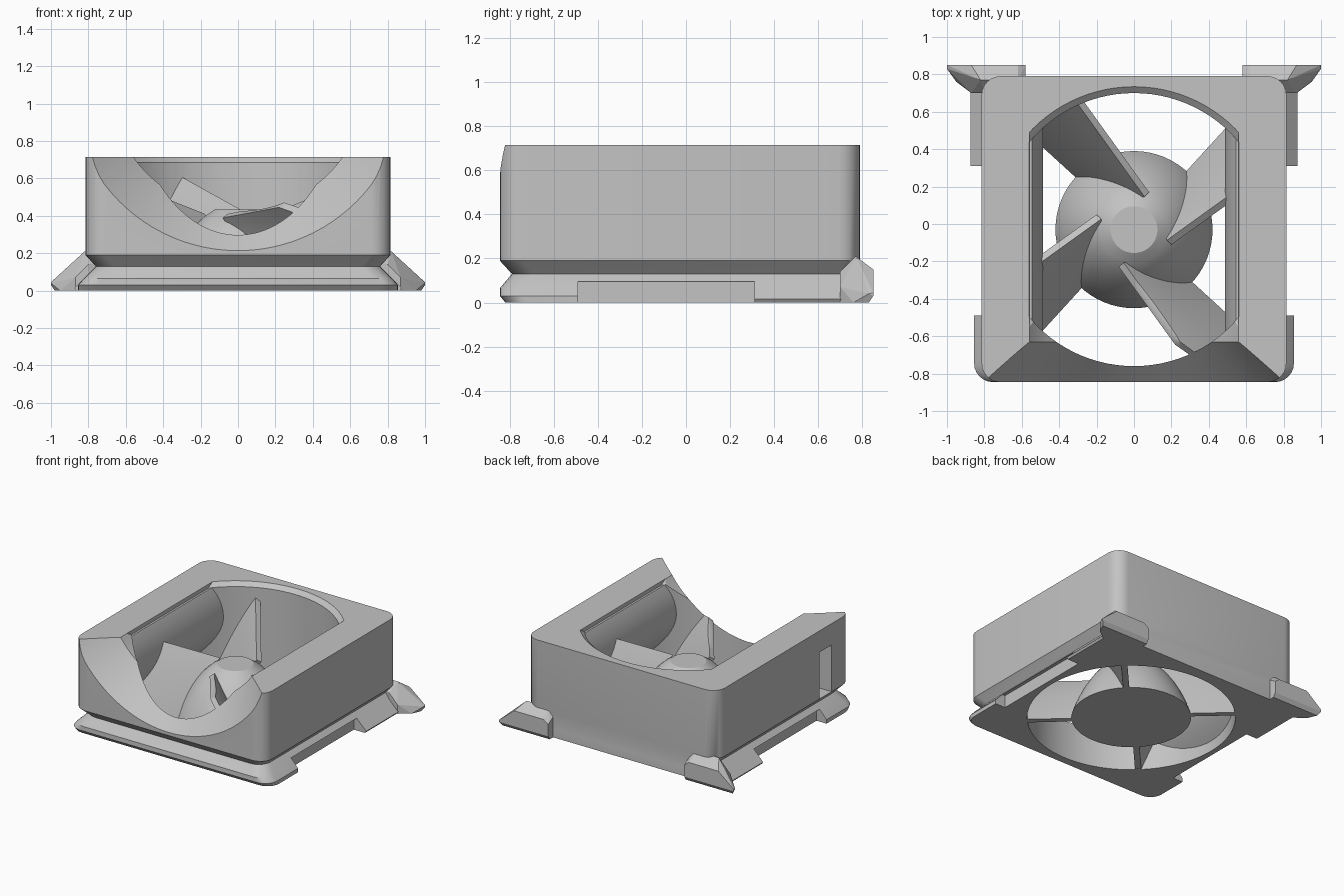
import bpy, bmesh
from math import sin, cos, pi, radians, sqrt
from mathutils import Vector

cube = bpy.data.objects.get("Cube")
if cube:
    bpy.data.objects.remove(cube, do_unlink=True)

grey = bpy.data.materials.new("plain grey")
grey.use_nodes = True
GREY = (0.55, 0.55, 0.55, 1)
grey.diffuse_color = GREY
grey.node_tree.nodes["Principled BSDF"].inputs["Base Color"].default_value = GREY

FAN_Y = -0.03          # centre of the fan
SCOOP_Z = 1.11         # axis height of the front scoop


def make(name, bm):
    bmesh.ops.recalc_face_normals(bm, faces=bm.faces)
    me = bpy.data.meshes.new(name)
    bm.to_mesh(me)
    bm.free()
    ob = bpy.data.objects.new(name, me)
    bpy.context.collection.objects.link(ob)
    me.materials.append(grey)
    return ob


def loft(name, rings):
    """Closed solid through rings of equal length."""
    bm = bmesh.new()
    rows = [[bm.verts.new(p) for p in ring] for ring in rings]
    n = len(rows[0])
    for a, b in zip(rows, rows[1:]):
        for i in range(n):
            j = (i + 1) % n
            bm.faces.new((a[i], a[j], b[j], b[i]))
    bm.faces.new(rows[0])
    bm.faces.new(rows[-1])
    return make(name, bm)


def prism_y(name, section, y0, y1):
    return loft(name, [[(x, y, z) for x, z in section] for y in (y0, y1)])


def box(name, x0, x1, y0, y1, z0, z1):
    return prism_y(name, [(x0, z0), (x1, z0), (x1, z1), (x0, z1)], y0, y1)


def lathe_z(name, profile, n=96):
    return loft(name, [[(r * cos(2 * pi * i / n), FAN_Y + r * sin(2 * pi * i / n), z)
                        for i in range(n)] for r, z in profile])


def lathe_y(name, profile, n=128):
    return loft(name, [[(r * cos(2 * pi * i / n), y, SCOOP_Z + r * sin(2 * pi * i / n))
                        for i in range(n)] for r, y in profile])


def boolean(ob, tool, op, keep=False):
    m = ob.modifiers.new("cut", "BOOLEAN")
    m.object, m.operation, m.solver = tool, op, "EXACT"
    bpy.context.view_layer.objects.active = ob
    bpy.ops.object.modifier_apply(modifier=m.name)
    if not keep:
        bpy.data.objects.remove(tool, do_unlink=True)


def smooth(ob, angle=30):
    bpy.ops.object.select_all(action="DESELECT")
    ob.select_set(True)
    bpy.context.view_layer.objects.active = ob
    bpy.ops.object.shade_smooth_by_angle(angle=radians(angle))


def outline(hx, front, z, r=0.1, back=0.79, seg=6):
    """Rounded rectangle at height z."""
    pts = []
    for k, (cx, cy) in enumerate([(hx - r, back - r), (r - hx, back - r),
                                  (r - hx, front + r), (hx - r, front + r)]):
        for i in range(seg + 1):
            a = pi / 2 * (k + i / seg)
            pts.append((cx + r * cos(a), cy + r * sin(a), z))
    return pts


# Duct housing with its groove and base flange
housing = loft("housing", [outline(*p) for p in (
    (0.855, -0.82, 0), (0.855, -0.845, 0.03), (0.825, -0.845, 0.065),
    (0.76, -0.79, 0.13), (0.815, -0.845, 0.19), (0.815, -0.845, 0.715))])

# Notches in the side flanges, and the wider flange pieces behind them
for s in (1, -1):
    boolean(housing, box("notch", s * 0.77, s * 1.1, -0.49, 0.31, -0.1, 0.095), "DIFFERENCE")
    rail = [(s * x, z) for x, z in ((0.7, 0), (0.865, 0), (0.875, 0.015), (0.76, 0.13), (0.7, 0.13))]
    boolean(housing, prism_y("rear_rail", rail, 0.31, 0.72), "UNION")

# Cable pocket in one side
boolean(housing, box("pocket", -0.9, -0.68, -0.61, -0.46, 0.19, 0.55), "DIFFERENCE")

# Bore: round, with a rounded bulge narrowing each side
half = [(0.8, -0.1), (0.8, 0)]
for i in range(25):
    z = 0.03 + 0.7 * i / 24
    half.append((0.485 + (1.8 if z < 0.45 else 1.07) * (z - 0.45) ** 2, z))
section = half + [(-x, z) for x, z in reversed(half)]
bore = lathe_z("bore", [(0.73, -0.05), (0.73, 0.75)])
boolean(bore, prism_y("bulges", section, -1, 1), "INTERSECT")
boolean(housing, bore, "DIFFERENCE")

# Chamfered rim around the top opening
rim = lathe_z("rim", [(0.729, 0.685), (0.776, 0.725)])
boolean(rim, box("rim_sides", -0.56, 0.56, -1, 1, 0.6, 0.9), "INTERSECT")
boolean(housing, rim, "DIFFERENCE")

# Conical scoop through the front wall
scoop = lathe_y("scoop", [(0.95, -0.9), (0.685, -0.63), (0.685, 0.1)])
boolean(housing, scoop, "DIFFERENCE", keep=True)
smooth(housing)

# Corner ears
for s, side in ((1, "left"), (-1, "right")):
    bm = bmesh.new()
    for x, y, z in ((0.58, 0.77, 0), (0.58, 0.83, 0), (0.58, 0.85, 0.03), (0.58, 0.85, 0.12),
                    (0.58, 0.77, 0.17), (0.62, 0.77, 0.21), (0.62, 0.85, 0.15),
                    (0.87, 0.85, 0.15), (0.82, 0.77, 0.21), (0.8, 0.7, 0.14), (0.8, 0.7, 0),
                    (0.87, 0.7, 0.07), (0.87, 0.7, 0), (0.95, 0.76, 0), (1, 0.83, 0.04),
                    (1, 0.85, 0.045), (0.98, 0.83, 0), (1, 0.85, 0.03)):
        bm.verts.new((s * x, y, z))
    bmesh.ops.convex_hull(bm, input=bm.verts)
    bmesh.ops.delete(bm, geom=[v for v in bm.verts if not v.link_faces], context="VERTS")
    make(side + "_rear_ear", bm)

# Fan hub: a dome between cone and sphere, with a flat cap
dome = []
for i in range(13):
    z = 0.43 * i / 12
    cone = 0.42 - 0.295 * i / 12
    ball = sqrt(0.1772 - (z - 0.028) ** 2)
    dome.append(((cone + ball) / 2, z + 0.003))
smooth(lathe_z("hub", dome, 64), 25)


# Four twisted blades running from the hub to the bore wall
def polar(r, deg, z):
    return Vector((r * cos(radians(deg)), FAN_Y + r * sin(radians(deg)), z))


STEPS, COLS = 10, 8
for k, name in enumerate(("back_right", "front_right", "front_left", "back_left")):
    turn = 90 * k
    # the blade beneath the scoop is lower at its tip
    tip = 0.47 if name == "front_left" else 0.6
    top = polar(0.2, 70 + turn, 0.4), polar(0.75, 113 + turn, tip)
    low = polar(0.2, 135 + turn, -0.02), polar(0.75, 137 + turn, -0.02)
    bm = bmesh.new()
    grid = []
    for i in range(STEPS + 1):
        t = i / STEPS
        row = []
        for j in range(COLS + 1):
            u = j / COLS
            p = low[0].lerp(low[1], u).lerp(top[0].lerp(top[1], u), t)
            # slight bow so the blade steepens towards its foot
            p.z += 0.12 * t * (1 - t)
            row.append(bm.verts.new(p))
        grid.append(row)
    for a, b in zip(grid, grid[1:]):
        for j in range(COLS):
            bm.faces.new((a[j], a[j + 1], b[j + 1], b[j]))
    blade = make(name + "_blade", bm)
    m = blade.modifiers.new("thickness", "SOLIDIFY")
    m.thickness, m.offset = 0.04, 0
    bpy.context.view_layer.objects.active = blade
    bpy.ops.object.modifier_apply(modifier=m.name)
    if name.startswith("front"):
        boolean(blade, scoop, "DIFFERENCE", keep=True)
    # keep the blades inside the housing
    boolean(blade, lathe_z("trim", [(0.745, 0.003), (0.745, 0.7)]), "INTERSECT")
    smooth(blade, 40)

bpy.data.objects.remove(scoop, do_unlink=True)
